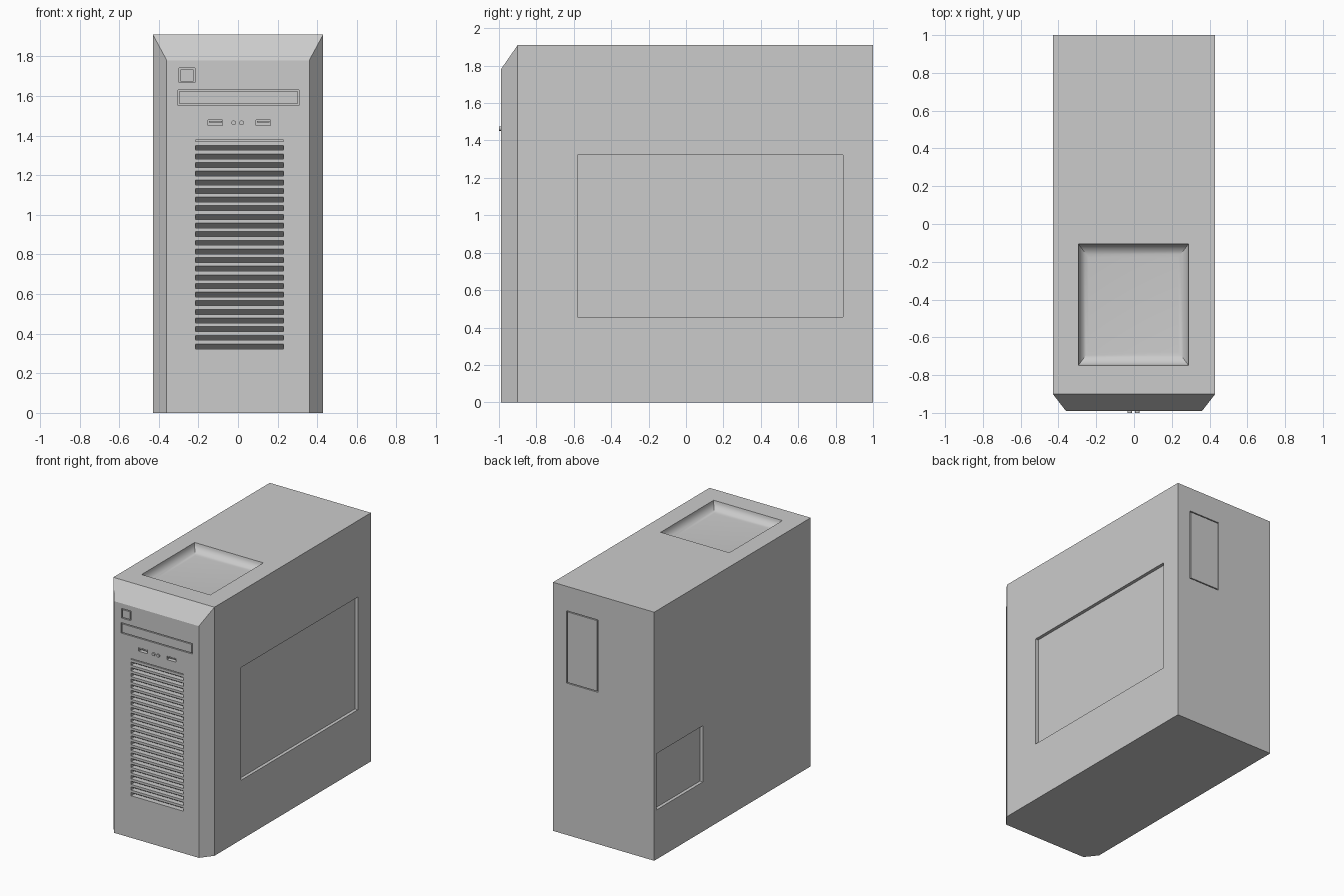
import bpy, bmesh, math

if "Cube" in bpy.data.objects:
    bpy.data.objects.remove(bpy.data.objects["Cube"])

FRONT, BACK, HALF, TOP = -0.99, 1.0, 0.43, 1.91


def make(name, bm):
    bmesh.ops.recalc_face_normals(bm, faces=bm.faces)
    me = bpy.data.meshes.new(name)
    bm.to_mesh(me)
    bm.free()
    ob = bpy.data.objects.new(name, me)
    bpy.context.collection.objects.link(ob)
    return ob


def loft(bm, rings):
    """Closed solid through a list of rings with equal point counts."""
    vs = [[bm.verts.new(p) for p in r] for r in rings]
    n = len(rings[0])
    for a, b in zip(vs, vs[1:]):
        for i in range(n):
            bm.faces.new((a[i], a[(i + 1) % n], b[(i + 1) % n], b[i]))
    bm.faces.new(vs[0])
    bm.faces.new(vs[-1])


def rect_y(y, x, z):
    return [(-x, y, 0), (x, y, 0), (x, y, z), (-x, y, z)]


def add_box(bm, x0, x1, y0, y1, z0, z1):
    loft(bm, [[(x0, y0, z), (x1, y0, z), (x1, y1, z), (x0, y1, z)] for z in (z0, z1)])


def box(name, *dims):
    bm = bmesh.new()
    add_box(bm, *dims)
    return make(name, bm)


# Case with chamfered front edges
bm = bmesh.new()
loft(bm, [rect_y(FRONT, 0.36, 1.78), rect_y(-0.90, HALF, TOP), rect_y(BACK, HALF, TOP)])
case = make("case", bm)

cut = bmesh.new()

# Dished tray in the top
cx, cy, hx, hy = -0.003, -0.427, 0.292, 0.322
rings = []
for k in range(-1, 7):
    t = math.radians(15 * max(k, 0))
    ix = hx - 0.055 * (1 - math.cos(t))
    iy = hy - 0.073 * (1 - math.cos(t))
    z = TOP + 0.04 if k < 0 else TOP - 0.06 * math.sin(t)
    rings.append([(cx - ix, cy - iy, z), (cx + ix, cy - iy, z),
                  (cx + ix, cy + iy, z), (cx - ix, cy + iy, z)])
loft(cut, rings)

# Recessed side panels
add_box(cut, HALF - 0.025, HALF + 0.05, -0.58, 0.84, 0.457, 1.323)
add_box(cut, -HALF - 0.05, -HALF + 0.025, 0.41, 0.97, 0.38, 0.812)

# Grille of downward-facing louvres, with a thin seam above
gx0, gx1 = -0.215, 0.23
for i in range(24):
    zt = 1.351 - i * 0.0436
    zb = zt - 0.025
    prof = [(-1.03, zt), (FRONT, zt), (-0.95, zb), (-1.03, zb)]
    loft(cut, [[(x, y, z) for y, z in prof] for x in (gx0, gx1)])
add_box(cut, gx0, gx1, -1.03, -0.975, 1.371, 1.377)

# Port openings with tongues
for i, x in enumerate((-0.114, 0.128)):
    add_box(cut, x - 0.037, x + 0.037, -1.03, -0.96, 1.451, 1.478)
    box(f"port_tongue_{i + 1}", x - 0.032, x + 0.032, -0.985, -0.955, 1.465, 1.473)

# Inset panels surrounded by a narrow groove: x0, x1, z0, z1, on front face
gap = 0.007
for name, x0, x1, z0, z1, front in (
        ("power_button", -0.297, -0.218, 1.667, 1.741, True),
        ("drive_door", -0.302, 0.307, 1.551, 1.631, True),
        ("rear_plate", 0.05, 0.316, 1.166, 1.722, False)):
    cy0, cy1 = (-1.03, FRONT + 0.015) if front else (BACK - 0.015, 1.04)
    py0, py1 = (FRONT, FRONT + 0.016) if front else (BACK - 0.016, BACK)
    add_box(cut, x0, x1, cy0, cy1, z0, z1)
    box(name, x0 + gap, x1 - gap, py0, py1, z0 + gap, z1 - gap)

# Carve the case
cutter = make("case_cutter", cut)
cutter.hide_render = True
mod = case.modifiers.new("carve", 'BOOLEAN')
mod.operation = 'DIFFERENCE'
mod.solver = 'EXACT'
mod.object = cutter
bpy.context.view_layer.objects.active = case
case.select_set(True)
bpy.ops.object.modifier_apply(modifier=mod.name)
bpy.data.objects.remove(cutter)
bpy.ops.object.shade_smooth_by_angle(angle=math.radians(30))

# Small round jacks between the ports
for i, x in enumerate((-0.022, 0.018)):
    bpy.ops.mesh.primitive_cylinder_add(vertices=16, radius=0.012, depth=0.03,
                                        location=(x, -0.985, 1.464),
                                        rotation=(math.pi / 2, 0, 0))
    jack = bpy.context.object
    jack.name = f"audio_jack_{i + 1}"
    bpy.ops.object.shade_smooth_by_angle(angle=math.radians(30))
